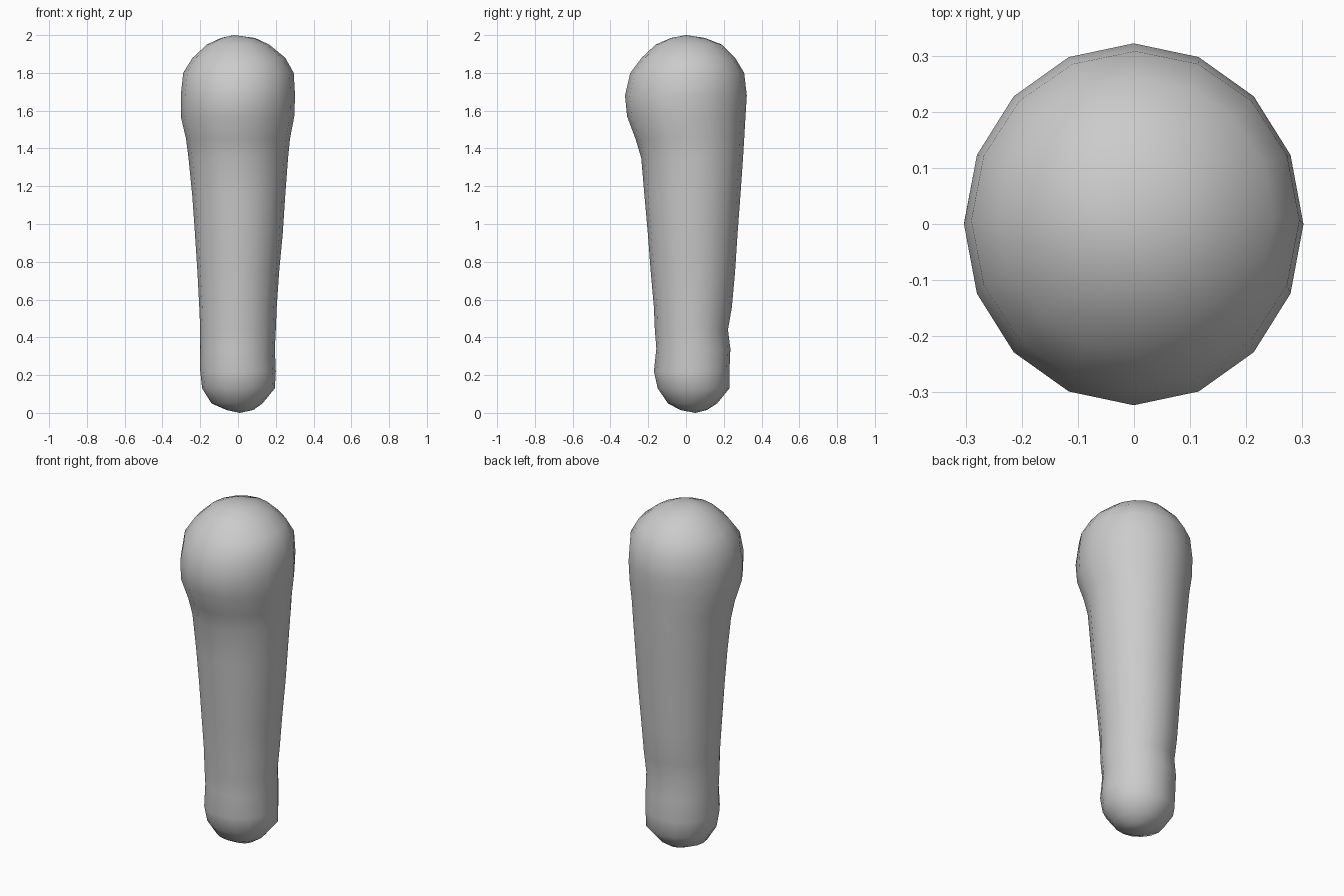
import bpy, bmesh
from math import cos, sin, pi

SIDES = 16

# Outline rings: height, left x, right x, front y, back y
RINGS = [
    (0.015, -0.06, 0.08, -0.03, 0.11),
    (0.05, -0.14, 0.13, -0.095, 0.165),
    (0.13, -0.19, 0.195, -0.15, 0.23),
    (0.22, -0.20, 0.20, -0.17, 0.23),
    (0.34, -0.20, 0.195, -0.157, 0.235),
    (0.44, -0.20, 0.20, -0.165, 0.222),
    (0.56, -0.205, 0.205, -0.17, 0.243),
    (0.75, -0.215, 0.218, -0.187, 0.26),
    (0.95, -0.228, 0.237, -0.202, 0.273),
    (1.15, -0.242, 0.25, -0.22, 0.288),
    (1.35, -0.262, 0.265, -0.237, 0.302),
    (1.45, -0.275, 0.275, -0.267, 0.308),
    (1.57, -0.303, 0.298, -0.312, 0.315),
    (1.68, -0.303, 0.302, -0.323, 0.322),
    (1.80, -0.29, 0.295, -0.295, 0.308),
    (1.88, -0.24, 0.25, -0.235, 0.26),
    (1.95, -0.165, 0.165, -0.16, 0.19),
    (1.985, -0.09, 0.09, -0.08, 0.10),
]

# Tapered club body lofted through the rings
bm = bmesh.new()
loops = []
for z, left, right, front, back in RINGS:
    cx, rx = (left + right) / 2, (right - left) / 2
    cy, ry = (front + back) / 2, (back - front) / 2
    loops.append([bm.verts.new((cx + rx * cos(2 * pi * i / SIDES),
                                cy + ry * sin(2 * pi * i / SIDES), z))
                  for i in range(SIDES)])
for low, high in zip(loops, loops[1:]):
    for i in range(SIDES):
        j = (i + 1) % SIDES
        bm.faces.new((low[i], low[j], high[j], high[i]))

# Rounded caps at the foot and the crown
foot = bm.verts.new((0.01, 0.05, 0))
crown = bm.verts.new((-0.02, 0, 2))
for i in range(SIDES):
    j = (i + 1) % SIDES
    bm.faces.new((foot, loops[0][j], loops[0][i]))
    bm.faces.new((crown, loops[-1][i], loops[-1][j]))

for face in bm.faces:
    face.smooth = True
mesh = bpy.data.meshes.new("club_body")
bm.to_mesh(mesh)
bm.free()
body = bpy.data.objects.new("club_body", mesh)
bpy.context.collection.objects.link(body)
